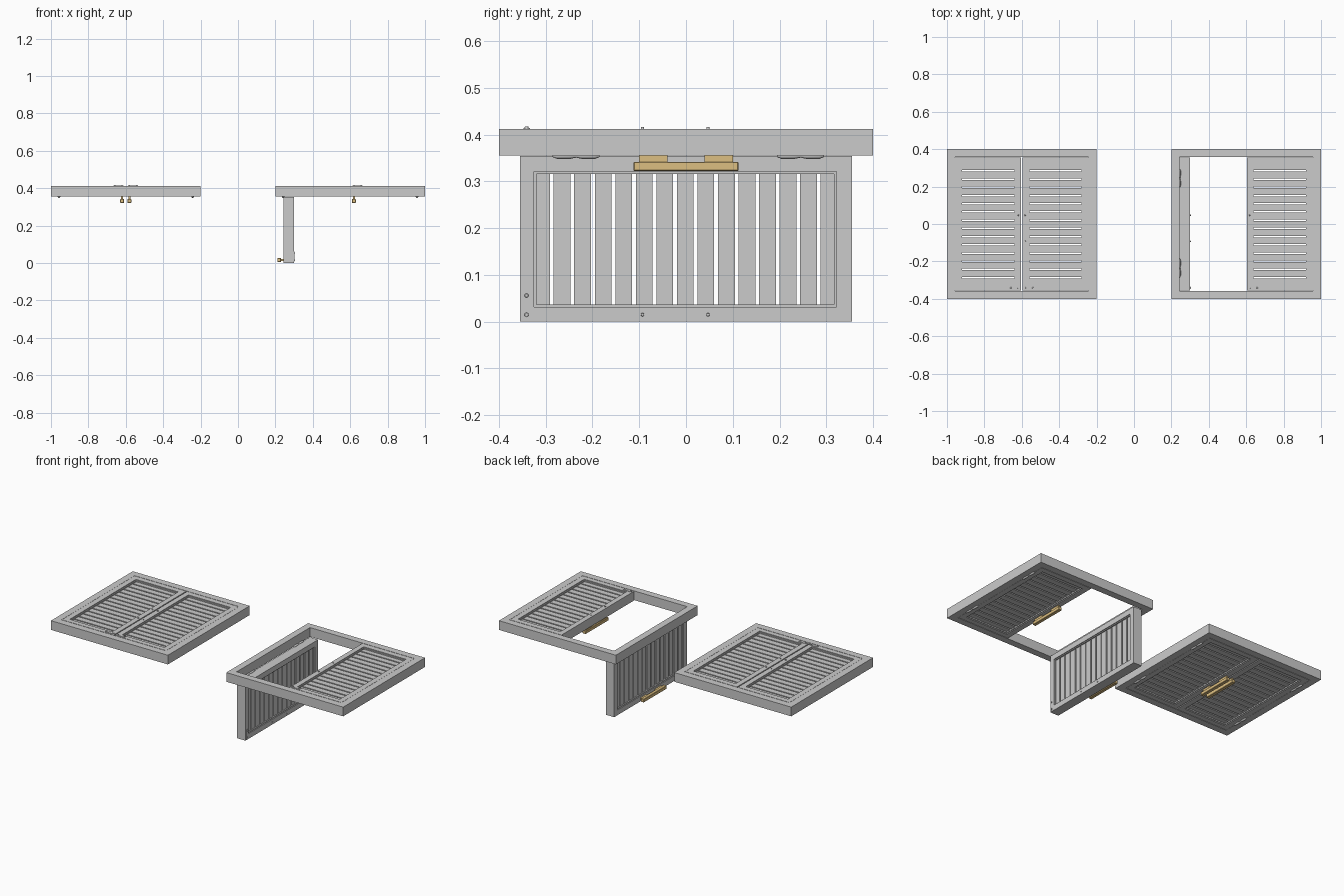
import bpy, bmesh, math
from mathutils import Matrix, Vector

if "Cube" in bpy.data.objects:
    bpy.data.objects.remove(bpy.data.objects["Cube"])

T = 0.057          # thickness of frames and leaves
Z0 = 0.355         # underside of the closed panels
wood = bpy.data.materials.new("wood")
wood.diffuse_color = (0.72, 0.52, 0.22, 1)
wood.use_nodes = True
wood.node_tree.nodes["Principled BSDF"].inputs["Base Color"].default_value = wood.diffuse_color


def finish(name, bm, M, mat=None, smooth=False):
    bmesh.ops.recalc_face_normals(bm, faces=bm.faces)
    bm.transform(M)
    if M.determinant() < 0:
        bmesh.ops.reverse_faces(bm, faces=bm.faces)
    me = bpy.data.meshes.new(name)
    bm.to_mesh(me)
    bm.free()
    ob = bpy.data.objects.new(name, me)
    bpy.context.collection.objects.link(ob)
    if mat:
        me.materials.append(mat)
    if smooth:
        bpy.ops.object.select_all(action='DESELECT')
        ob.select_set(True)
        bpy.context.view_layer.objects.active = ob
        bpy.ops.object.shade_smooth_by_angle(angle=math.radians(40))
    return ob


def box(bm, x0, x1, y0, y1, z0, z1):
    m = Matrix.Translation(((x0 + x1) / 2, (y0 + y1) / 2, (z0 + z1) / 2))
    m = m @ Matrix.Diagonal((x1 - x0, y1 - y0, z1 - z0, 1))
    bmesh.ops.create_cube(bm, size=1, matrix=m)


def ring(bm, outer, inner, z0, z1):
    # rectangular border between two (x0, x1, y0, y1) rectangles
    loops = []
    for r, z in ((outer, z0), (outer, z1), (inner, z1), (inner, z0)):
        x0, x1, y0, y1 = r
        loops.append([bm.verts.new((x, y, z)) for x, y in
                      ((x0, y0), (x1, y0), (x1, y1), (x0, y1))])
    for a in range(4):
        b = (a + 1) % 4
        for i in range(4):
            j = (i + 1) % 4
            bm.faces.new((loops[a][i], loops[a][j], loops[b][j], loops[b][i]))


def stud(bm, x, y, z0, z1, r):
    bmesh.ops.create_cone(bm, cap_ends=True, segments=12, radius1=r, radius2=r * 0.75,
                          depth=z1 - z0, matrix=Matrix.Translation((x, y, (z0 + z1) / 2)))


def hinge(bm, yc):
    # barrel with a narrow waist, turned about the y axis
    prof = [(-0.05, 0.003), (-0.04, 0.007), (-0.014, 0.007), (0, 0.004),
            (0.014, 0.007), (0.04, 0.007), (0.05, 0.003)]
    rows = [[bm.verts.new((r * math.cos(a * math.pi / 6), yc + y, r * math.sin(a * math.pi / 6)))
             for a in range(12)] for y, r in prof]
    for p, q in zip(rows, rows[1:]):
        for i in range(12):
            j = (i + 1) % 12
            bm.faces.new((p[i], p[j], q[j], q[i]))
    bm.faces.new(rows[0])
    bm.faces.new(rows[-1])


def leaf(tag, M):
    # local axes: x away from hinge, y along it, z towards the upper face
    hole = (0.033, 0.322, -0.325, 0.322)
    bm = bmesh.new()
    ring(bm, (0, 0.354, -0.355, 0.355), hole, 0, T)
    finish(tag + "_leaf_frame", bm, M)

    # bead lining the opening
    bm = bmesh.new()
    b = 0.005
    ring(bm, hole, (hole[0] + b, hole[1] - b, hole[2] + b, hole[3] - b), 0.005, T - 0.005)
    finish(tag + "_bead", bm, M)

    # slats with narrow gaps
    bm = bmesh.new()
    pitch = 0.0439
    for i in range(15):
        c = -0.0015 + (i - 7) * pitch
        box(bm, 0.033, 0.322, max(c - 0.018, -0.323), min(c + 0.018, 0.320), 0.012, T - 0.012)
    finish(tag + "_slats", bm, M)

    # wooden pull handle on the underside
    bm = bmesh.new()
    box(bm, 0.327, 0.348, -0.112, 0.112, -0.033, -0.013)
    bmesh.ops.bevel(bm, geom=bm.edges[:], offset=0.002, segments=1, affect='EDGES')
    for s in (-1, 1):
        box(bm, 0.332, 0.343, s * 0.07 - 0.03, s * 0.07 + 0.03, -0.015, 0.001)
    finish(tag + "_handle", bm, M, wood)

    # handle screws and latch plate on the upper face
    bm = bmesh.new()
    for y in (-0.093, 0.047):
        stud(bm, 0.339, y, T - 0.002, T + 0.004, 0.004)
    finish(tag + "_screws", bm, M, smooth=True)
    bm = bmesh.new()
    box(bm, 0.291, 0.345, -0.348, -0.334, T - 0.002, T + 0.002)
    for x in (0.298, 0.339):
        stud(bm, x, -0.341, T, T + 0.005, 0.005)
    finish(tag + "_latch", bm, M, smooth=True)

    # two hinges
    bm = bmesh.new()
    for y in (-0.235, 0.245):
        hinge(bm, y)
    finish(tag + "_hinges", bm, M, smooth=True)


flip = Matrix.Diagonal((-1, 1, 1, 1))
swing = Matrix.Rotation(math.pi / 2, 4, 'Y')
for tag, cx, opened in (("closed", -0.6, False), ("open", 0.6, True)):
    # surrounding frame
    bm = bmesh.new()
    ring(bm, (-0.4, 0.4, -0.4, 0.4), (-0.358, 0.358, -0.358, 0.358), 0, T)
    finish(tag + "_outer_frame", bm, Matrix.Translation((cx, 0, Z0)))
    left = Matrix.Translation((cx - 0.357, 0, Z0))
    if opened:
        left = Matrix.Translation((cx - 0.357, 0, 0.354)) @ swing
    leaf(tag + "_left", left)
    leaf(tag + "_right", Matrix.Translation((cx + 0.357, 0, Z0)) @ flip)
